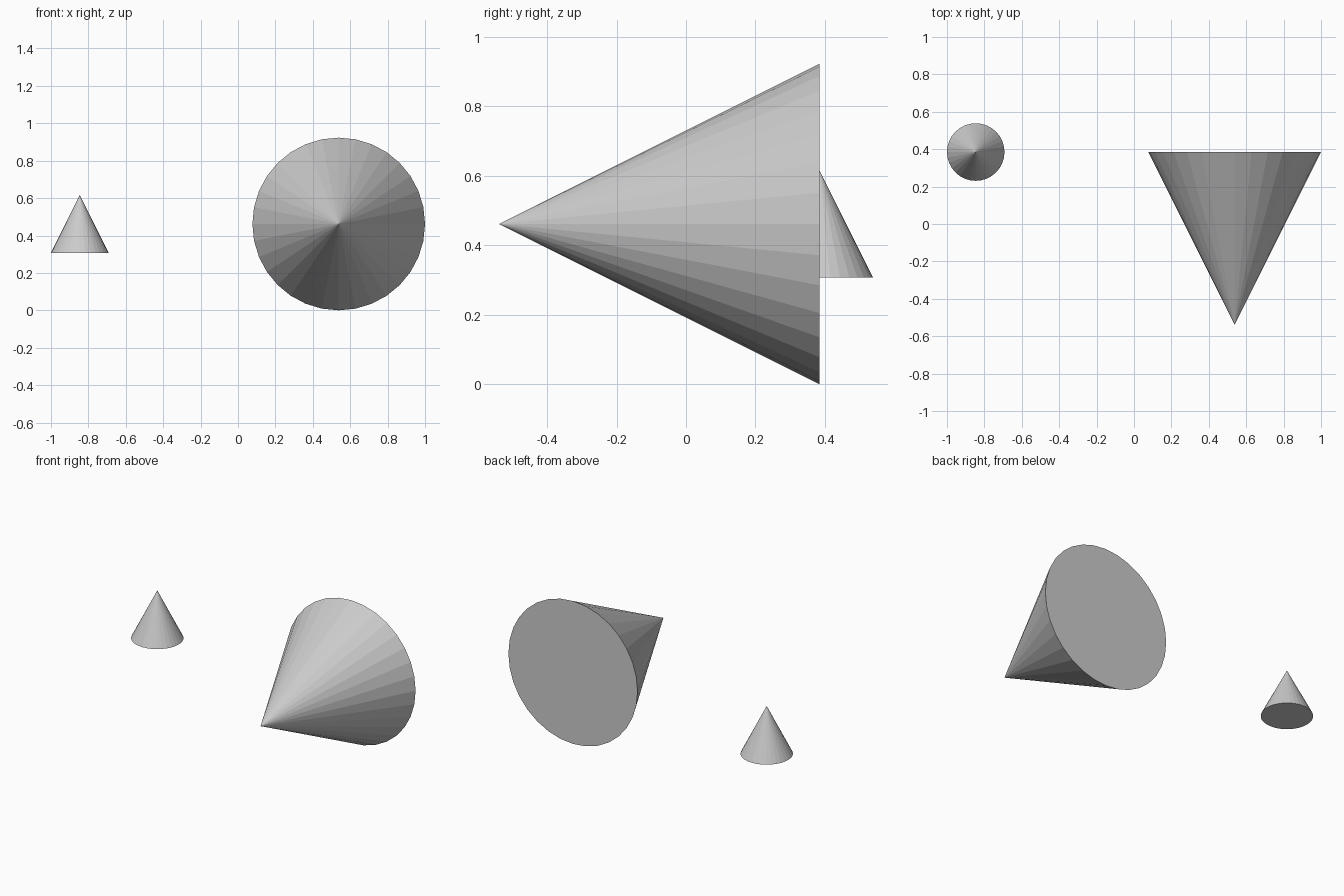
import bpy
import math

if "Cube" in bpy.data.objects:
    bpy.data.objects.remove(bpy.data.objects["Cube"])

U = 2 / 13  # base unit: small cone radius


def cone(name, radius, location, tilt=0.0):
    """Flat-shaded 32-sided cone, as tall as it is wide."""
    bpy.ops.mesh.primitive_cone_add(vertices=32, radius1=radius, radius2=0,
                                    depth=2 * radius, location=location,
                                    rotation=(tilt, 0, 0))
    bpy.context.object.name = name


# Large cone lying with its tip towards the front
cone("large_cone", 3 * U, (3.5 * U, -0.5 * U, 3 * U), math.radians(90))

# Small upright cone floating at the left
cone("small_cone", U, (-5.5 * U, 2.5 * U, 3 * U))
